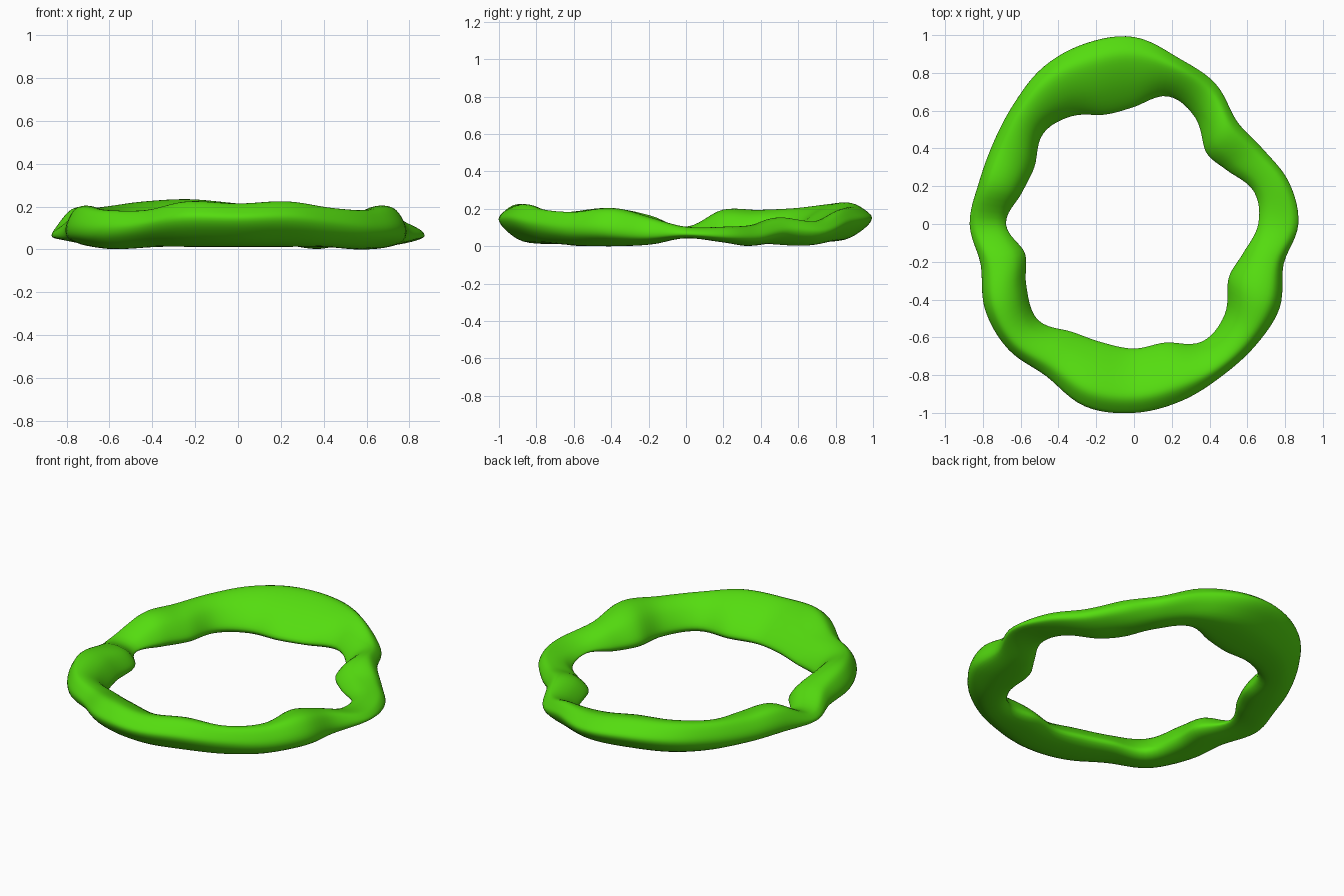
import bpy
import bmesh
from math import cos, sin, tau, radians

cube = bpy.data.objects.get("Cube")
if cube:
    bpy.data.objects.remove(cube, do_unlink=True)

# Stations counter-clockwise from +x, in hundredths of a unit
OUTER = [87, 85, 79, 77, 86, 91, 99, 99, 96, 90, 86, 85,
         87, 84, 91, 94, 93, 100, 100, 97, 93, 91, 89, 82]
INNER = [66, 66, 57, 54, 65, 70, 62, 60, 66, 68, 61, 62,
         68, 60, 66, 72, 66, 65, 66, 65, 72, 68, 58, 60]
TOP = [11, 11, 12, 16, 14, 20, 22, 24, 23, 21, 20, 20,
       11, 17, 21, 19, 19, 23, 22, 23, 20, 19, 21, 16]
BOTTOM = [5, 3, 1, 2, 1, 3, 3, 3, 3, 3, 3, 4,
          5, 3, 2, 1, 2, 2, 2, 2, 2, 1, 1, 2]

# Cross-sections: u from inner to outer edge, v from bottom to top
TILTED_U = [1, .93, .77, .58, .33, .09, 0, .2, .62, .89]
TILTED_V = [.64, .83, 1, .94, .72, .4, .15, 0, .06, .36]
ROUND_U = [1, .95, .8, .5, .22, .04, 0, .2, .6, .92]
ROUND_V = [.36, .68, .96, 1, .84, .5, .2, 0, 0, .14]

RING_STEPS = 6
SECTION_STEPS = 4


def smooth_loop(values, steps):
    """Closed Catmull-Rom interpolation of a list of numbers."""
    n = len(values)
    result = []
    for i in range(n):
        a, b, c, d = (values[(i + k) % n] for k in (-1, 0, 1, 2))
        for s in range(steps):
            t = s / steps
            result.append(b + t / 2 * (c - a + t * (2 * a - 5 * b + 4 * c - d
                                                    + t * (3 * (b - c) + d - a))))
    return result


def mix(a, b, factor):
    return a + (b - a) * factor


def make_material(name, colour):
    mat = bpy.data.materials.new(name)
    mat.use_nodes = True
    mat.diffuse_color = colour
    for node in mat.node_tree.nodes:
        if node.type == 'BSDF_PRINCIPLED':
            node.inputs["Base Color"].default_value = colour
    return mat


# Loft around the uneven ring: tilted band at front and back, rounder at the sides
outer, inner, top, bottom = (smooth_loop(values, RING_STEPS)
                             for values in (OUTER, INNER, TOP, BOTTOM))
section = list(zip(*(smooth_loop(values, SECTION_STEPS)
                     for values in (TILTED_U, TILTED_V, ROUND_U, ROUND_V))))

bm = bmesh.new()
rings = []
for i, (far, near, high, low) in enumerate(zip(outer, inner, top, bottom)):
    angle = tau * i / len(outer)
    roundness = cos(angle) ** 2
    ring = []
    for tilted_u, tilted_v, round_u, round_v in section:
        radius = mix(near, far, mix(tilted_u, round_u, roundness)) / 100
        z = mix(low, high, mix(tilted_v, round_v, roundness)) / 100
        ring.append(bm.verts.new((radius * cos(angle), radius * sin(angle), z)))
    rings.append(ring)

for i, ring in enumerate(rings):
    previous = rings[i - 1]
    for j in range(len(ring)):
        bm.faces.new((previous[j - 1], ring[j - 1], ring[j], previous[j]))
bmesh.ops.recalc_face_normals(bm, faces=bm.faces)

# Rest the ring on the ground
lowest = min(v.co.z for v in bm.verts)
bmesh.ops.translate(bm, verts=bm.verts, vec=(0, 0, -lowest))

mesh = bpy.data.meshes.new("lumpy_ring")
bm.to_mesh(mesh)
bm.free()
mesh.materials.append(make_material("bright green", (0.09, 0.72, 0.005, 1)))

lumpy_ring = bpy.data.objects.new("lumpy_ring", mesh)
bpy.context.collection.objects.link(lumpy_ring)
bpy.ops.object.select_all(action='DESELECT')
lumpy_ring.select_set(True)
bpy.context.view_layer.objects.active = lumpy_ring
bpy.ops.object.shade_smooth_by_angle(angle=radians(60))
